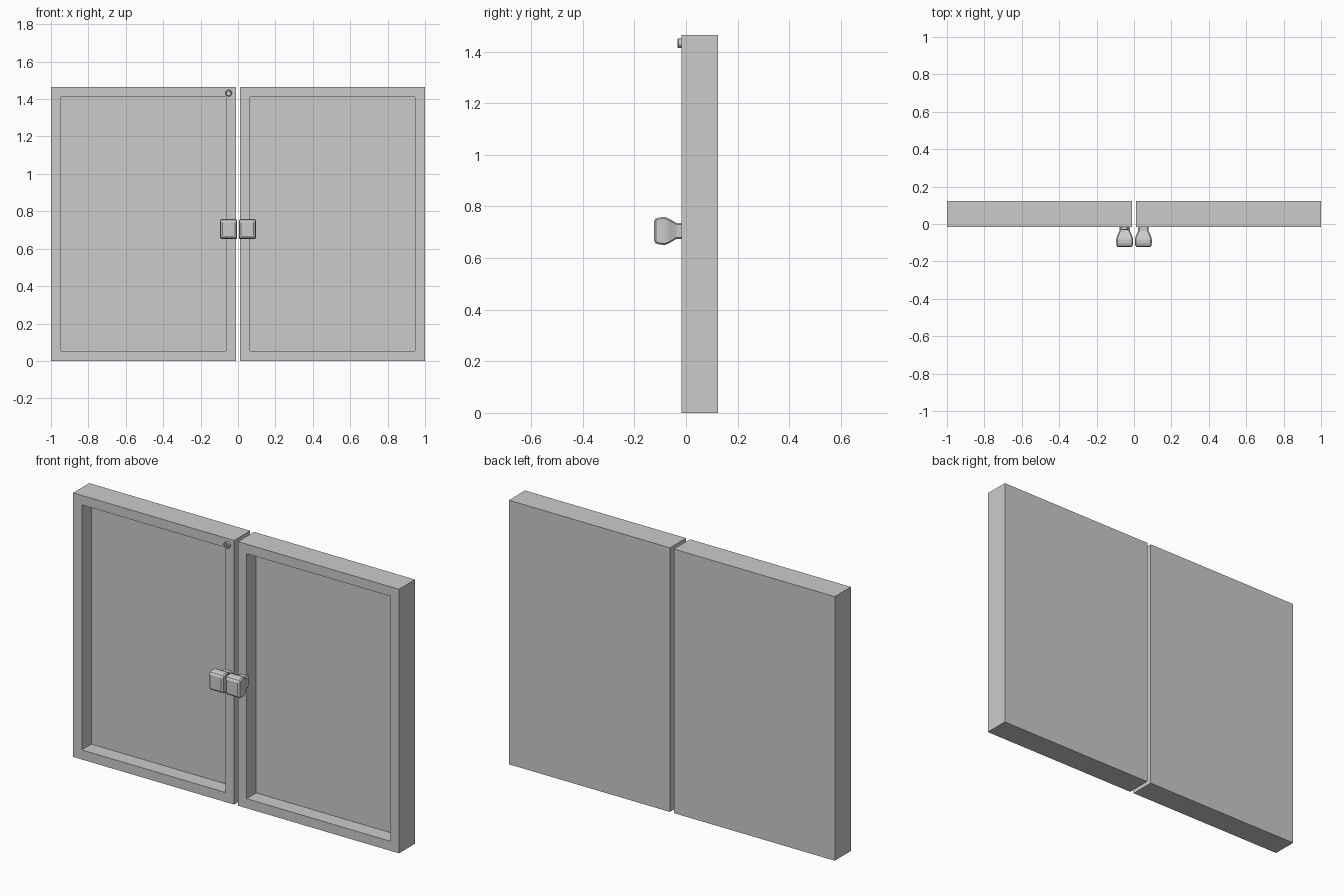
import bpy, bmesh, math
from mathutils import Matrix, Vector

if "Cube" in bpy.data.objects:
    bpy.data.objects.remove(bpy.data.objects["Cube"])

FRONT, BACK, TOP = -0.017, 0.124, 1.465


def finish(name, bm):
    bmesh.ops.recalc_face_normals(bm, faces=bm.faces[:])
    mesh = bpy.data.meshes.new(name)
    bm.to_mesh(mesh)
    bm.free()
    ob = bpy.data.objects.new(name, mesh)
    bpy.context.collection.objects.link(ob)
    return ob


def loft(name, rings, x, z):
    """Skin closed rings of (x, y, z) points and cap both ends."""
    bm = bmesh.new()
    loops = [[bm.verts.new((x + p[0], p[1], z + p[2])) for p in r] for r in rings]
    for a, b in zip(loops, loops[1:]):
        n = len(a)
        for i in range(n):
            bm.faces.new((a[i], a[(i + 1) % n], b[(i + 1) % n], b[i]))
    bm.faces.new(loops[0])
    bm.faces.new(loops[-1])
    return finish(name, bm)


def door(name, side):
    # slab with a recessed front panel
    bm = bmesh.new()
    size = Vector((0.988, BACK - FRONT, TOP))
    centre = Vector((side * 0.506, (FRONT + BACK) / 2, TOP / 2))
    bmesh.ops.create_cube(bm, size=1)
    bmesh.ops.scale(bm, verts=bm.verts[:], vec=size)
    bmesh.ops.translate(bm, verts=bm.verts[:], vec=centre)
    bm.normal_update()
    face = min(bm.faces, key=lambda f: f.calc_center_median().y)
    bmesh.ops.inset_region(bm, faces=[face], thickness=0.075)
    panel = bmesh.ops.extrude_discrete_faces(bm, faces=[face])["faces"][0]
    bmesh.ops.translate(bm, verts=panel.verts[:], vec=(0, 0.084, 0))
    return finish(name, bm)


def chamfered(y, hx, hz, c):
    return [(sx * (hx - a), y, sz * (hz - b)) for sx, sz, a, b in
            ((1, 1, 0, c), (1, 1, c, 0), (-1, 1, c, 0), (-1, 1, 0, c),
             (-1, -1, 0, c), (-1, -1, c, 0), (1, -1, c, 0), (1, -1, 0, c))]


# knob profile: y, half width, half height, corner chamfer
KNOB = ((FRONT, 0.027, 0.031, 0.006), (-0.037, 0.028, 0.031, 0.006),
        (-0.068, 0.042, 0.049, 0.006), (-0.082, 0.045, 0.054, 0.006),
        (-0.102, 0.045, 0.053, 0.006), (-0.117, 0.043, 0.048, 0.006),
        (-0.124, 0.034, 0.037, 0.003))

for label, side in (("left", -1), ("right", 1)):
    door(label + "_door", side)
    loft(label + "_knob", [chamfered(*p) for p in KNOB], side * 0.05, 0.705)


def circle(y, r, n=12):
    return [(r * math.cos(2 * math.pi * i / n), y, r * math.sin(2 * math.pi * i / n)) for i in range(n)]


# lock: barrel with a sunken face and a key plug
loft("lock_barrel", [circle(FRONT, 0.018), circle(-0.030, 0.018), circle(-0.033, 0.015),
                     circle(-0.033, 0.012), circle(-0.028, 0.011)], -0.05, 1.432)
loft("lock_key_plug", [chamfered(-0.027, 0.003, 0.009, 0.001),
                       chamfered(-0.032, 0.003, 0.009, 0.001)], -0.05, 1.432)
